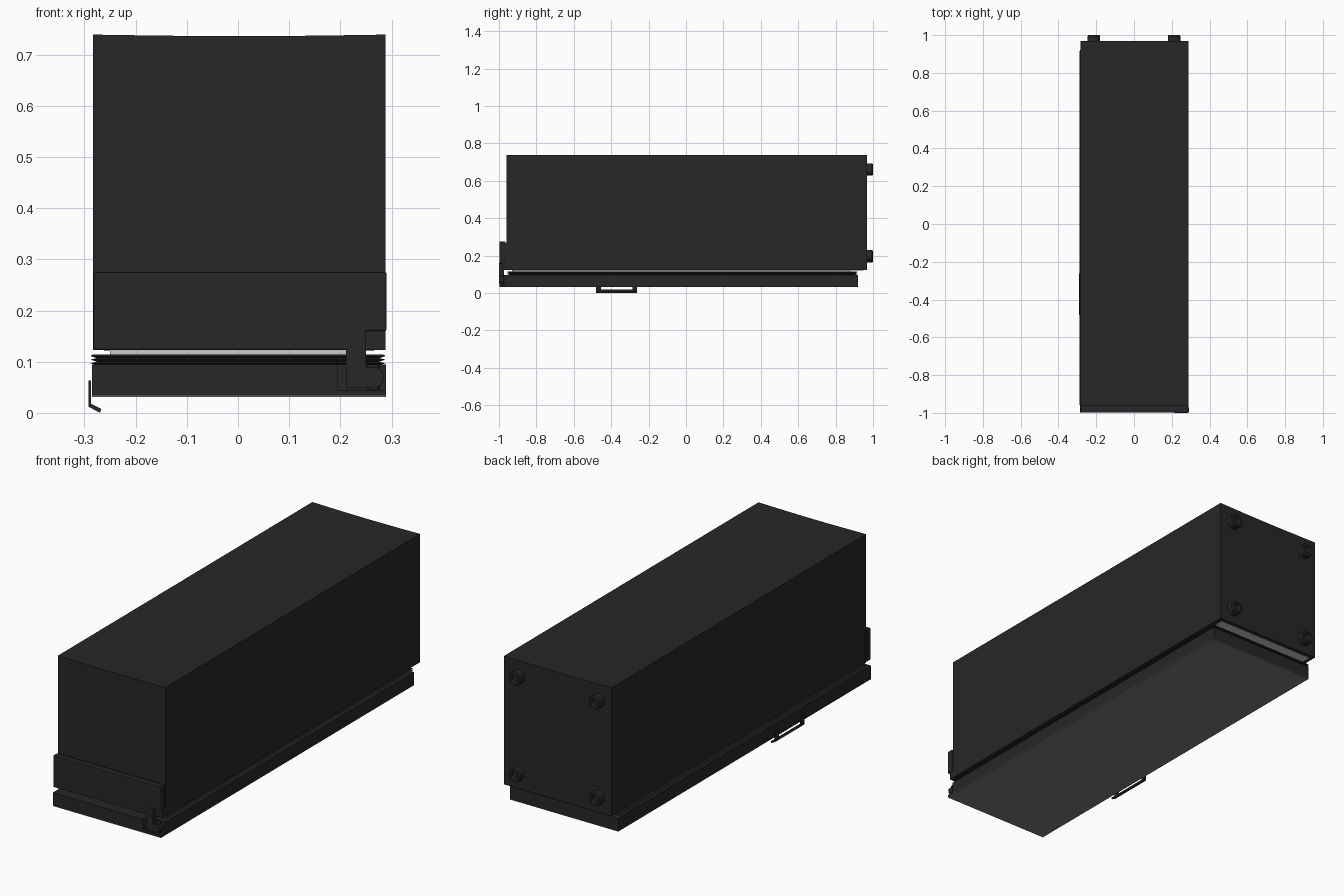
import bpy, bmesh, math
from mathutils import Matrix

if "Cube" in bpy.data.objects:
    bpy.data.objects.remove(bpy.data.objects["Cube"])


def material(name, v):
    m = bpy.data.materials.new(name)
    m.diffuse_color = (v, v, v, 1)
    m.use_nodes = True
    m.node_tree.nodes["Principled BSDF"].inputs["Base Color"].default_value = m.diffuse_color
    return m


DARK = material("dark_enamel", 0.02)
STEEL = material("door_steel", 0.2)
LINER = material("pale_liner", 0.6)


def finish(name, bm, mat, bevel=0):
    bmesh.ops.recalc_face_normals(bm, faces=bm.faces)
    me = bpy.data.meshes.new(name)
    bm.to_mesh(me)
    bm.free()
    me.materials.append(mat)
    ob = bpy.data.objects.new(name, me)
    bpy.context.collection.objects.link(ob)
    if bevel:
        b = ob.modifiers.new("edge_round", 'BEVEL')
        b.width, b.segments = bevel, 2
        b.limit_method = 'ANGLE'
        b.angle_limit = math.radians(50)
    return ob


def prism(name, pts, lo, hi, axis, mat=DARK, bevel=0):
    """Extrude a profile: (x, z) along y, or (x, y) along z."""
    bm = bmesh.new()
    place = (lambda p: (p[0], lo, p[1])) if axis == 'Y' else (lambda p: (p[0], p[1], lo))
    face = bm.faces.new([bm.verts.new(place(p)) for p in pts])
    ext = bmesh.ops.extrude_face_region(bm, geom=[face])
    d = (0, hi - lo, 0) if axis == 'Y' else (0, 0, hi - lo)
    bmesh.ops.translate(bm, vec=d, verts=[v for v in ext['geom'] if isinstance(v, bmesh.types.BMVert)])
    return finish(name, bm, mat, bevel)


def box(name, x0, x1, y0, y1, z0, z1, mat=DARK, bevel=0):
    return prism(name, [(x0, y0), (x1, y0), (x1, y1), (x0, y1)], z0, z1, 'Z', mat, bevel)


# Cabinet lying on its door, with a slightly hollow upper face
XL, XR = -0.283, 0.288
dish = [(XL + (XR - XL) * i / 10, 0.739 - 0.003 * math.sin(math.pi * i / 10)) for i in range(11)]
prism("cabinet", [(XR, 0.123), (XL, 0.123)] + dish, -0.961, 0.968, 'Y')
box("cabinet_rim", -0.262, 0.266, -0.93, 0.95, 0.121, 0.1235, LINER)
box("inner_liner", -0.25, 0.25, -0.93, 0.88, 0.09, 0.122, LINER)

# Door: steel skin, lower slab and upper slab notched for the hinge
DX0, DX1, DY0, DY1 = -0.285, 0.289, -0.997, 0.92
box("door_skin", DX0, DX1, DY0, DY1, 0.031, 0.0335, STEEL)
box("door_base", DX0, DX1, DY0, DY1, 0.0335, 0.044)
prism("door_frame", [(DX0, DY0), (0.194, DY0), (0.194, -0.965), (DX1, -0.965),
                     (DX1, DY1), (DX0, DY1)], 0.044, 0.095, 'Z')

# Pleated door gasket
bm = bmesh.new()
rings = []
for z, inset in [(0.094, 0.008), (0.097, 0), (0.100, 0.012), (0.104, 0),
                 (0.107, 0.012), (0.111, 0), (0.114, 0.004)]:
    x0, x1, y0, y1 = -0.288 + inset, 0.288 - inset, -0.957 + inset, 0.917 - inset
    rings.append([bm.verts.new(c) for c in [(x0, y0, z), (x1, y0, z), (x1, y1, z), (x0, y1, z)]])
for a, b in zip(rings, rings[1:]):
    for i in range(4):
        j = (i + 1) % 4
        bm.faces.new((a[i], a[j], b[j], b[i]))
bm.faces.new(rings[0])
bm.faces.new(rings[-1])
finish("gasket", bm, DARK)

# Front cover strip with a cut-away corner, and the block behind the cut
prism("hinge_cover", [(-0.282, 0.123), (0.25, 0.123), (0.25, 0.16), (0.29, 0.16),
                      (0.29, 0.275), (-0.282, 0.275)], -0.998, -0.968, 'Y', bevel=0.003)
box("cover_backing", -0.278, 0.284, -0.97, -0.96, 0.125, 0.27)
box("hinge_block", 0.245, 0.288, -0.985, -0.96, 0.123, 0.161)

# Hinge arm: upright with a rounded toe
arc = [(0.265 + 0.02 * math.cos(a), 0.07 + 0.02 * math.sin(a))
       for a in [math.radians(-90 + 18 * i) for i in range(11)]]
prism("hinge_arm", [(0.211, 0.05)] + arc + [(0.25, 0.09), (0.25, 0.16), (0.211, 0.16)],
      -1.0, -0.972, 'Y')
bm = bmesh.new()
bmesh.ops.create_cone(bm, cap_ends=True, segments=20, radius1=0.012, radius2=0.012, depth=0.05,
                      matrix=Matrix.Translation((0.265, -0.984, 0.07)))
finish("hinge_pin", bm, DARK)

# Bent strap handle: two legs joined by an angled lip
for i, y in enumerate((-0.481, -0.287)):
    prism(f"handle_leg_{i}", [(-0.292, 0.063), (-0.292, 0.012), (-0.2695, 0.001), (-0.267, 0.008),
                              (-0.287, 0.0175), (-0.287, 0.063)], y, y + 0.026, 'Y')
prism("handle_lip", [(-0.292, 0.012), (-0.2695, 0.0), (-0.267, 0.008), (-0.287, 0.0175)],
      -0.481, -0.261, 'Y')

# Four round feet on the back, each with a recessed centre
profile = [(0.033, 0.96), (0.033, 0.995), (0.029, 1.0), (0.020, 1.0), (0.018, 0.984), (0.0, 0.984)]
for i, (x, z) in enumerate([(sx * 0.213, z) for sx in (-1, 1) for z in (0.196, 0.66)]):
    bm = bmesh.new()
    vs = [bm.verts.new((x + r, y, z)) for r, y in profile]
    es = [bm.edges.new(e) for e in zip(vs, vs[1:])]
    bmesh.ops.spin(bm, geom=vs + es, cent=(x, 0, z), axis=(0, 1, 0), angle=2 * math.pi, steps=24)
    bmesh.ops.remove_doubles(bm, verts=bm.verts, dist=1e-5)
    foot = finish(f"foot_{i}", bm, DARK)
    bpy.context.view_layer.objects.active = foot
    foot.select_set(True)
    bpy.ops.object.shade_smooth_by_angle(angle=math.radians(35))
    foot.select_set(False)
